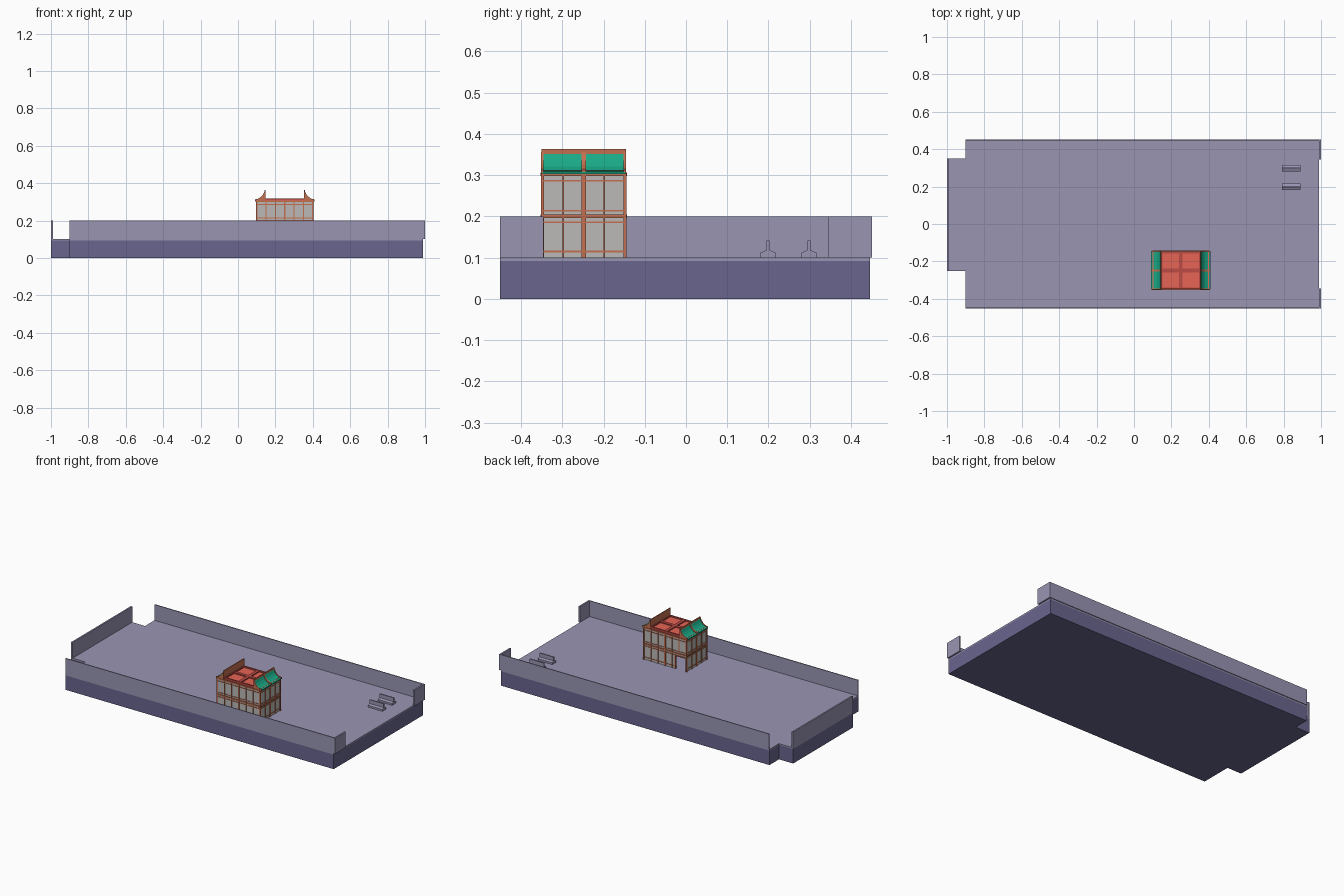
import bpy, bmesh

if "Cube" in bpy.data.objects:
    bpy.data.objects.remove(bpy.data.objects["Cube"])


def material(name, rgb):
    m = bpy.data.materials.new(name)
    m.diffuse_color = (*rgb, 1)
    m.use_nodes = True
    m.node_tree.nodes["Principled BSDF"].inputs["Base Color"].default_value = m.diffuse_color
    return m


STONE = material("stone", (0.32, 0.30, 0.45))
DARK = material("dark_stone", (0.14, 0.13, 0.27))
PLASTER = material("plaster", (0.50, 0.49, 0.48))
TIMBER = material("timber", (0.55, 0.16, 0.08))
RED = material("red_roof", (0.80, 0.13, 0.09))
DEEP_RED = material("deep_red", (0.50, 0.07, 0.06))
GREEN = material("green_tile", (0.01, 0.40, 0.24))


def finish(name, bm, mat):
    bmesh.ops.recalc_face_normals(bm, faces=bm.faces)
    me = bpy.data.meshes.new(name)
    bm.to_mesh(me)
    bm.free()
    me.materials.append(mat)
    ob = bpy.data.objects.new(name, me)
    bpy.context.collection.objects.link(ob)
    return ob


def boxes(name, spans, mat):
    """One object from boxes given as (x0, x1, y0, y1, z0, z1)."""
    bm = bmesh.new()
    for x0, x1, y0, y1, z0, z1 in spans:
        vs = bmesh.ops.create_cube(bm, size=1)["verts"]
        for v in vs:
            v.co.x = x1 if v.co.x > 0 else x0
            v.co.y = y1 if v.co.y > 0 else y0
            v.co.z = z1 if v.co.z > 0 else z0
    return finish(name, bm, mat)


def prism(name, points, offset, mat):
    """Solid made by sweeping a flat 3D outline along an offset."""
    bm = bmesh.new()
    f = bm.faces.new([bm.verts.new(p) for p in points])
    ext = bmesh.ops.extrude_face_region(bm, geom=[f], use_keep_orig=True)["geom"]
    bmesh.ops.translate(bm, vec=offset,
                        verts=[e for e in ext if isinstance(e, bmesh.types.BMVert)])
    return finish(name, bm, mat)


# Ground slab with the stepped left end
YF, YB = -0.451, 0.446
outline = [(-1, -0.25), (-0.9, -0.25), (-0.9, YF), (0.99, YF),
           (0.99, YB), (-0.9, YB), (-0.9, 0.35), (-1, 0.35)]
prism("foundation", [(x, y, 0) for x, y in outline], (0, 0, 0.092), DARK)
prism("courtyard_floor", [(x, y, 0.092) for x, y in outline], (0, 0, 0.008), STONE)

# Perimeter walls, with a gateway gap on the right
boxes("perimeter_wall", [
    (-0.9, 0.995, YF, YF + 0.006, 0.1, 0.2),
    (-0.9, 0.995, YB - 0.001, 0.451, 0.1, 0.2),
    (-1, -0.99, -0.25, 0.35, 0.1, 0.2),
    (0.99, 1, YF, -0.345, 0.1, 0.2),
    (0.99, 1, 0.345, 0.451, 0.1, 0.2)], STONE)

# Two double-sided benches
half = [(0.018, 0.1), (0.018, 0.112), (0.004, 0.118), (0.004, 0.142)]
profile = half + [(-y, z) for y, z in reversed(half)]
for i, yc in enumerate((0.199, 0.298)):
    prism(f"bench_{i + 1}", [(0.79, yc + y, z) for y, z in profile], (0.1, 0, 0), STONE)

# Building walls, hollow, doorway at the back left
CX, CY = 0.25, -0.248
X0, X1, Y0, Y1 = CX - 0.15, CX + 0.15, CY - 0.1, CY + 0.1
T, DOOR0, DOOR1, DOORZ = 0.005, 0.108, 0.175, 0.182
boxes("house_walls", [
    (X0, X1, Y0, Y0 + T, 0.1, 0.3),
    (X0, X0 + T, Y0, Y1, 0.1, 0.3),
    (X1 - T, X1, Y0, Y1, 0.1, 0.3),
    (X0, DOOR0, Y1 - T, Y1, 0.1, 0.3),
    (DOOR0, DOOR1, Y1 - T, Y1, DOORZ, 0.3),
    (DOOR1, X1, Y1 - T, Y1, 0.1, 0.3)], PLASTER)

# Timber frame: posts, then horizontal rails on all four faces
P = 0.004
bars = []
for px in (X0, X1):
    for py in (Y0, Y1):
        bars.append((px - P, px + P, py - P, py + P, 0.1, 0.305))
for i in range(1, 6):
    x, w = X0 + 0.05 * i, 0.005 if i == 3 else 0.002
    bars.append((x - w, x + w, Y0 - P, Y0, 0.1, 0.3))
    bars.append((x - w, x + w, Y1, Y1 + P, DOORZ if i == 1 else 0.1, 0.3))
for i in range(1, 4):
    y, w = Y0 + 0.05 * i, 0.005 if i == 2 else 0.002
    bars.append((X0 - P, X0, y - w, y + w, 0.1, 0.3))
    bars.append((X1, X1 + P, y - w, y + w, 0.1, 0.3))
for z, h in ((0.115, 0.002), (0.186, 0.002), (0.2, 0.004), (0.214, 0.002),
             (0.286, 0.002), (0.302, 0.004)):
    p = P + 0.001 if h > 0.003 else P - 0.001
    bars.append((X0, X1, Y0 - p, Y0, z - h, z + h))
    bars.append((DOOR1 if z < DOORZ else X0, X1, Y1, Y1 + p, z - h, z + h))
    bars.append((X0 - p, X0, Y0, Y1, z - h, z + h))
    bars.append((X1, X1 + p, Y0, Y1, z - h, z + h))
bars += [(DOOR1, DOOR1 + 0.006, Y1 - T, Y1 + P, 0.1, DOORZ + 0.006),
         (DOOR0, DOOR1, Y1 - T, Y1 + P, DOORZ, DOORZ + 0.006)]
boxes("timber_frame", bars, TIMBER)

# Flat red roof with raised grid
R = 0.105
boxes("roof_panels", [(X0, X1, Y0, Y1, 0.298, 0.311)], RED)
boxes("roof_grid", [
    (CX - 0.01, CX + 0.01, Y0, Y1, 0.311, 0.318),
    (CX - R, CX + R, CY - 0.01, CY + 0.01, 0.311, 0.3175),
    (CX - R, CX + R, Y0, Y0 + 0.009, 0.305, 0.319),
    (CX - R, CX + R, Y1 - 0.009, Y1, 0.305, 0.319),
    (CX - R, CX - R + 0.008, Y0, Y1, 0.311, 0.3185),
    (CX + R - 0.008, CX + R, Y0, Y1, 0.311, 0.3185)], DEEP_RED)

# Curved green eaves with timber ribs and back boards, mirrored left and right
curve = [(0.160, 0.308), (0.142, 0.312), (0.127, 0.321), (0.116, 0.334), (0.108, 0.351)]
for side, s in (("left", -1), ("right", 1)):
    def slab(name, lift, y0, y1, mat):
        pts = [(CX + s * d, y0, z + lift) for d, z in curve]
        pts += [(CX + s * R, y0, 0.351 + lift), (CX + s * R, y0, 0.303),
                (CX + s * 0.160, y0, 0.303)]
        prism(name, pts, (0, y1 - y0, 0), mat)
    slab(f"{side}_roof_tiles", 0, Y0, Y1, GREEN)
    for label, yc, w in (("front", Y0, 0.003), ("middle", CY, 0.005), ("back", Y1, 0.003)):
        slab(f"{side}_{label}_rib", 0.005, yc - w, yc + w, TIMBER)
    xs = sorted((CX + s * 0.103, CX + s * 0.108))
    boxes(f"{side}_ridge_board", [(*xs, Y0 - 0.002, Y1 + 0.002, 0.31, 0.363)], TIMBER)
